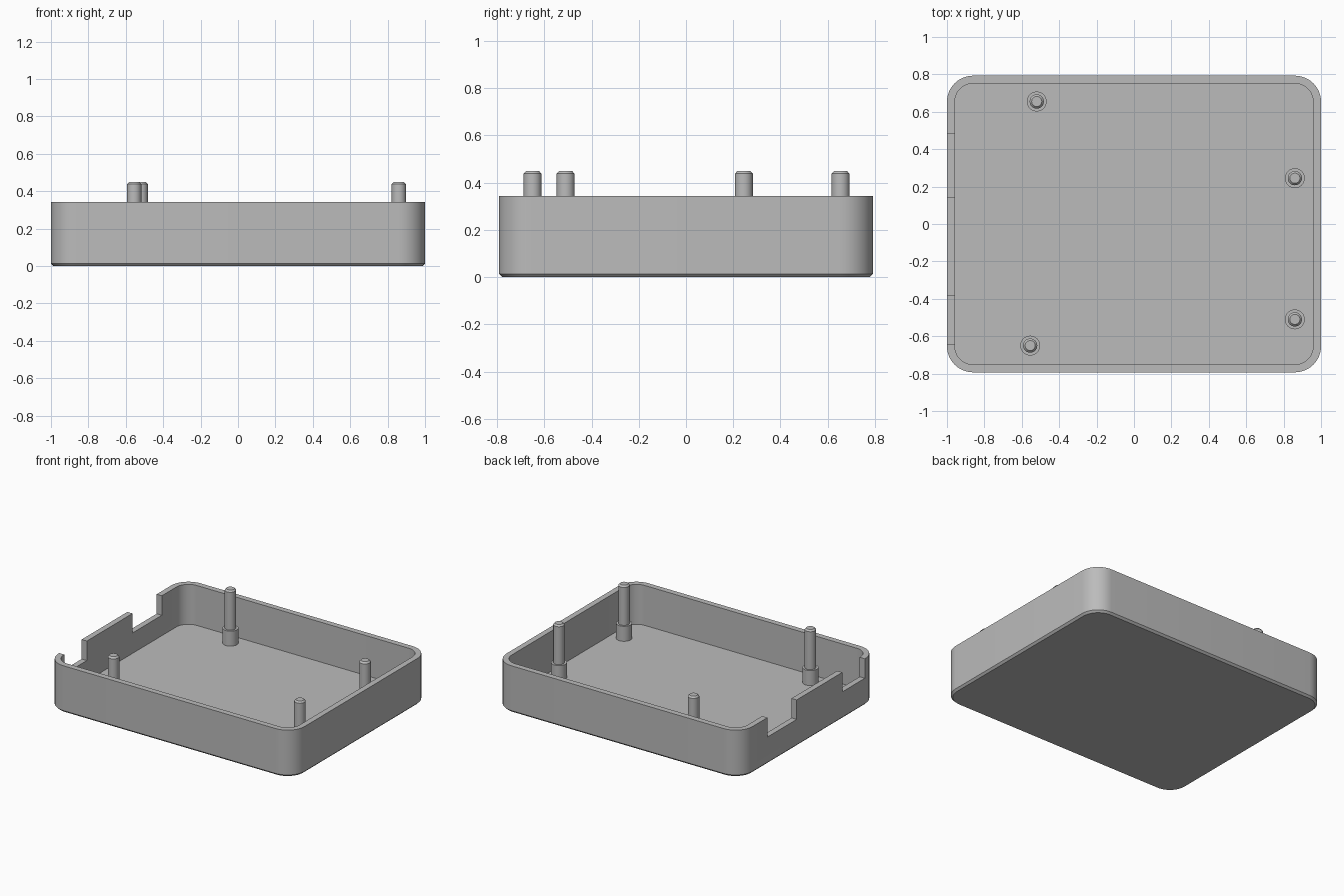
import bpy, bmesh, math

cube = bpy.data.objects.get("Cube")
if cube:
    bpy.data.objects.remove(cube)

HALF_X, HALF_Y, TOP = 1.0, 0.793, 0.343
WALL, FLOOR, CORNER, CHAMFER = 0.042, 0.05, 0.14, 0.014

grey = bpy.data.materials.new("plain grey")
grey.use_nodes = True
colour = (0.5, 0.5, 0.5, 1)
grey.diffuse_color = colour
grey.node_tree.nodes["Principled BSDF"].inputs["Base Color"].default_value = colour


def outline(inset, z):
    """Rounded rectangle, inset from the outer wall."""
    r = CORNER - inset
    points = []
    for quarter, (sx, sy) in enumerate([(1, 1), (-1, 1), (-1, -1), (1, -1)]):
        for step in range(13):
            a = math.radians(90 * (quarter + step / 12))
            points.append((sx * (HALF_X - CORNER) + r * math.cos(a),
                           sy * (HALF_Y - CORNER) + r * math.sin(a), z))
    return points


def stacked(name, rings):
    """Closed solid through a stack of matching outlines."""
    bm = bmesh.new()
    loops = [[bm.verts.new(p) for p in ring] for ring in rings]
    n = len(loops[0])
    for low, high in zip(loops, loops[1:]):
        for i in range(n):
            j = (i + 1) % n
            bm.faces.new((low[i], low[j], high[j], high[i]))
    bm.faces.new(loops[0][::-1])
    bm.faces.new(loops[-1])
    bmesh.ops.recalc_face_normals(bm, faces=bm.faces)
    mesh = bpy.data.meshes.new(name)
    bm.to_mesh(mesh)
    bm.free()
    obj = bpy.data.objects.new(name, mesh)
    bpy.context.collection.objects.link(obj)
    mesh.materials.append(grey)
    return obj


def smooth(obj):
    bpy.ops.object.select_all(action='DESELECT')
    obj.select_set(True)
    bpy.context.view_layer.objects.active = obj
    bpy.ops.object.shade_smooth_by_angle(angle=math.radians(30))


# Open tray with a chamfered underside
tray = stacked("tray", [outline(CHAMFER, 0), outline(0, CHAMFER), outline(0, TOP),
                        outline(WALL, TOP), outline(WALL, FLOOR)])

# Two connector openings in the side wall
for y0, y1, bottom in [(0.145, 0.485, 0.2), (-0.645, -0.385, 0.2)]:
    corners = [(-1.1, y0), (-0.93, y0), (-0.93, y1), (-1.1, y1)]
    cutter = stacked("opening_cutter", [[(x, y, z) for x, y in corners] for z in (bottom, 0.5)])
    cutter.hide_render = True
    cut = tray.modifiers.new("opening", 'BOOLEAN')
    cut.object, cut.operation, cut.solver = cutter, 'DIFFERENCE', 'EXACT'
    bpy.context.view_layer.objects.active = tray
    bpy.ops.object.modifier_apply(modifier=cut.name)
    bpy.data.objects.remove(cutter)
smooth(tray)

# Stepped mounting posts: wide base, slim pin, chamfered tip
profile = [(0.053, FLOOR - 0.01), (0.053, 0.16), (0.038, 0.16), (0.038, 0.438), (0.027, 0.45)]
for i, (x, y) in enumerate([(-0.52, 0.655), (0.86, 0.245), (0.86, -0.51), (-0.555, -0.65)]):
    rings = [[(x + r * math.cos(math.tau * k / 32), y + r * math.sin(math.tau * k / 32), z)
              for k in range(32)] for r, z in profile]
    smooth(stacked(f"mounting_post_{i + 1}", rings))
